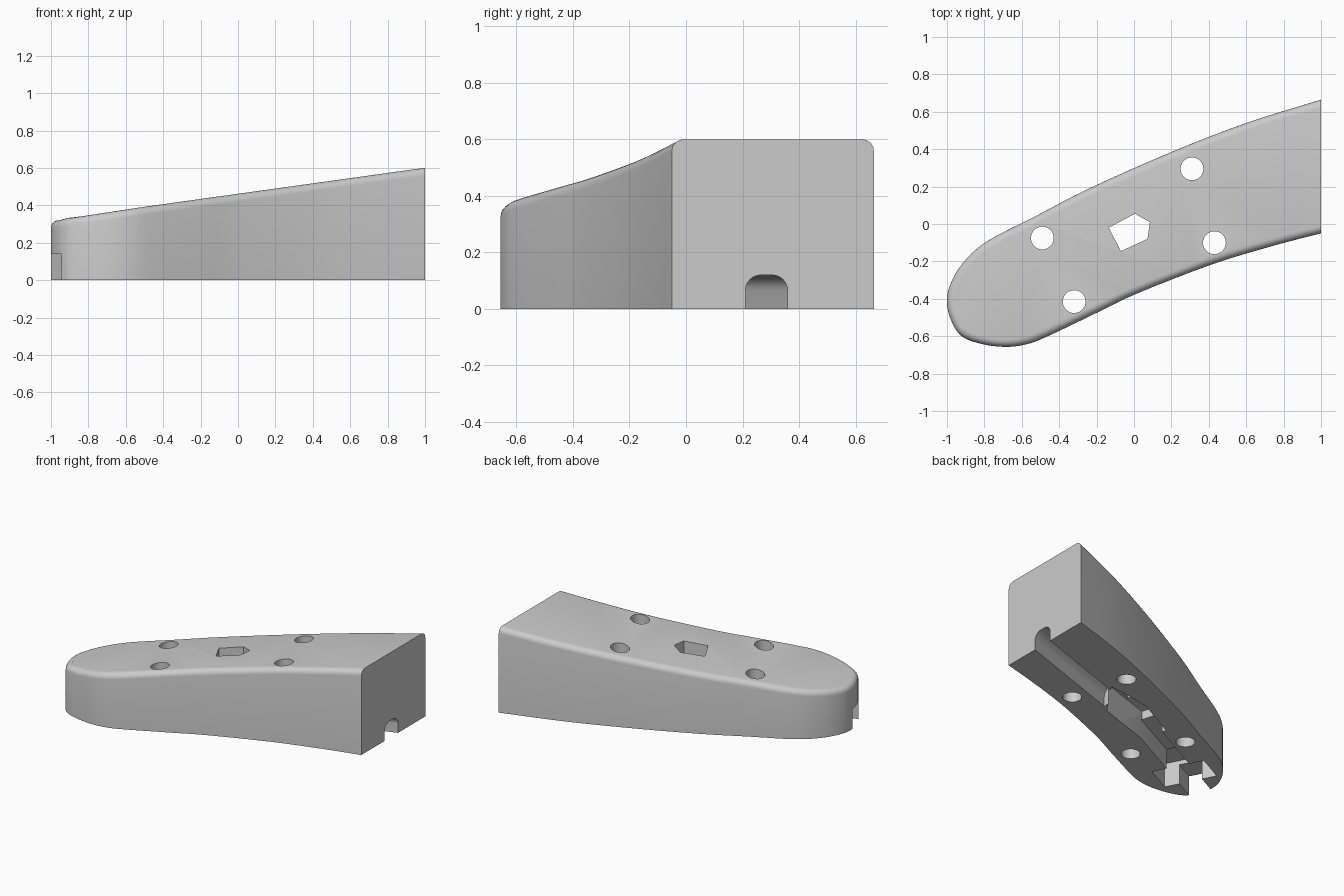
import bpy, bmesh, math
from mathutils import Vector

if "Cube" in bpy.data.objects:
    bpy.data.objects.remove(bpy.data.objects["Cube"])

grey = bpy.data.materials.new("plain grey")
grey.use_nodes = True
grey.diffuse_color = (0.6, 0.6, 0.6, 1)
grey.node_tree.nodes["Principled BSDF"].inputs["Base Color"].default_value = (0.6, 0.6, 0.6, 1)


def to_object(name, bm):
    bmesh.ops.recalc_face_normals(bm, faces=bm.faces[:])
    mesh = bpy.data.meshes.new(name)
    bm.to_mesh(mesh)
    bm.free()
    mesh.materials.append(grey)
    ob = bpy.data.objects.new(name, mesh)
    bpy.context.collection.objects.link(ob)
    return ob


def sweep(points, vector):
    """Solid made by pushing a flat outline along a vector."""
    bm = bmesh.new()
    face = bm.faces.new([bm.verts.new(p) for p in points])
    out = bmesh.ops.extrude_face_region(bm, geom=[face])
    moved = [v for v in out["geom"] if isinstance(v, bmesh.types.BMVert)]
    bmesh.ops.translate(bm, verts=moved, vec=vector)
    return bm


def spline(pts, steps):
    """Smooth run of points through the given ones."""
    p = [Vector(q) for q in pts]
    p = [2 * p[0] - p[1]] + p + [2 * p[-1] - p[-2]]
    run = []
    for a, b, c, d in zip(p, p[1:], p[2:], p[3:]):
        for i in range(steps):
            t = i / steps
            run.append(0.5 * (2 * b + (c - a) * t + (2 * a - 5 * b + 4 * c - d) * t * t
                              + (3 * b - a - 3 * c + d) * t ** 3))
    return run + [p[-2]]


# Wedge body: curved outline, sloping top, rounded upper rim
outline = spline([(1, .665), (.6, .54), (.2, .385), (-.24, .19), (-.52, .045), (-.79, -.095),
                  (-.92, -.215), (-.985, -.33), (-1, -.42), (-.98, -.51), (-.925, -.597),
                  (-.82, -.64), (-.69, -.657), (-.57, -.642), (-.45, -.595), (-.2, -.475),
                  (.02, -.37), (.42, -.215), (.75, -.115), (1, -.05)], 4)
bm = sweep([(p.x, p.y, 0) for p in outline], (0, 0, 1))
for v in bm.verts:
    if v.co.z > .5:
        v.co.z = .46 + .14 * v.co.x
rim = [e for e in bm.edges if all(v.co.z > .1 for v in e.verts)
       and not all(v.co.x > .999 for v in e.verts)]
bmesh.ops.bevel(bm, geom=rim, offset=.04, segments=5, profile=.5, affect='EDGES')
body = to_object("wedge_body", bm)

cutters = []


def vertical_cut(name, pts, top):
    cutters.append(to_object(name, sweep([(x, y, -.1) for x, y in pts], (0, 0, top + .1))))


def circle(cx, cy, r, n=32):
    return [(cx + r * math.cos(math.tau * i / n), cy + r * math.sin(math.tau * i / n))
            for i in range(n)]


# Screw holes
for x, y in [(.31, .295), (.43, -.1), (-.49, -.075), (-.32, -.415)]:
    vertical_cut("screw_hole", circle(x, y, .061), 1)

# Five-sided opening
vertical_cut("window", [(.005, .055), (.085, .01), (.072, -.08), (-.07, -.145), (-.135, -.02)], 1)

# Underside chamber
vertical_cut("chamber", [(.32, .16), (.176, .146), (-.004, .114), (-.3, -.04),
                         (-.25, -.22), (.01, -.136), (.15, -.09)], .2)

# Straight slot to the narrow end, with a cross pocket
along = Vector((.89, .456))
across = Vector((-.456, .89))


def slot(name, t0, t1, half, top):
    base = Vector((-.98, -.51))
    vertical_cut(name, [base + along * t + across * n for t, n in
                        [(t0, -half), (t1, -half), (t1, half), (t0, half)]], top)


slot("slot", -.15, .85, .078, .14)
slot("cross_pocket", .16, .37, .18, .17)

# Round-topped cable channel from the wide end
arch = [(-.075, -.1), (.075, -.1)]
for side, start in ((1, 0), (-1, 90)):
    for i in range(7):
        a = math.radians(start + 15 * i)
        arch.append((side * .02 + .055 * math.cos(a), .065 + .055 * math.sin(a)))
cutters.append(to_object("channel", sweep([(1.06, .305 + y, z) for y, z in arch],
                                          (-.86, -.287, 0))))

# Cut everything out of the body
bpy.context.view_layer.objects.active = body
body.select_set(True)
for cutter in cutters:
    mod = body.modifiers.new("cut", 'BOOLEAN')
    mod.operation = 'DIFFERENCE'
    mod.solver = 'EXACT'
    mod.object = cutter
    bpy.ops.object.modifier_apply(modifier=mod.name)
    bpy.data.objects.remove(cutter)

bpy.ops.object.select_all(action='DESELECT')
body.select_set(True)
bpy.ops.object.shade_smooth_by_angle(angle=math.radians(30))
